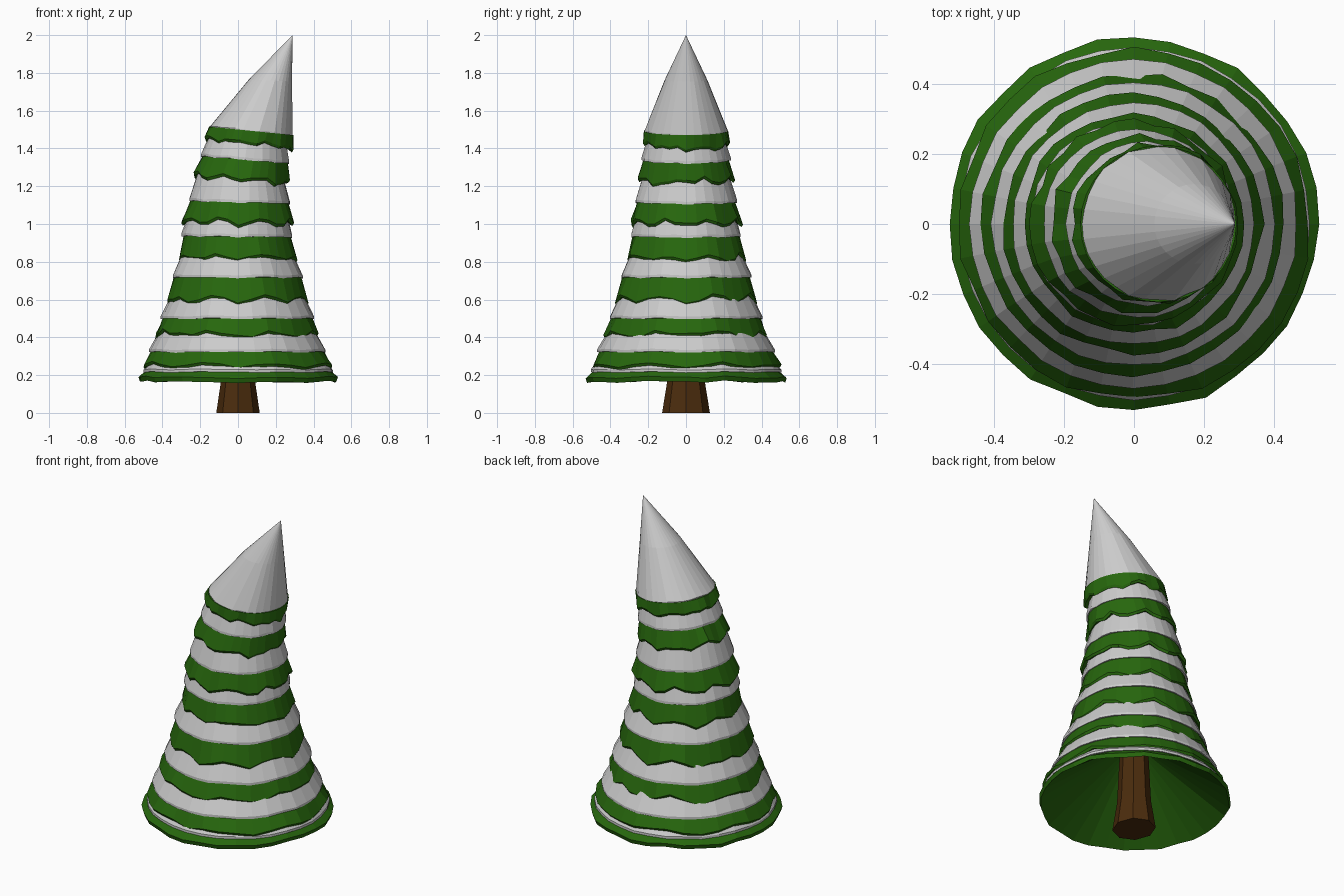
import bpy, bmesh, random
from math import sin, cos, pi

if "Cube" in bpy.data.objects:
    bpy.data.objects.remove(bpy.data.objects["Cube"])

random.seed(4)


def material(name, rgb):
    m = bpy.data.materials.new(name)
    m.diffuse_color = (*rgb, 1)
    m.use_nodes = True
    m.node_tree.nodes["Principled BSDF"].inputs["Base Color"].default_value = m.diffuse_color
    return m


green = material("pine_green", (0.02, 0.135, 0.004))
brown = material("bark_brown", (0.07, 0.025, 0.004))


def loft(name, rings, sides, mat=None, jag=None, rough=0.0, closed=False):
    """Skin rings of (centre x, radius, z, tilt); jag maps ring index to weight."""
    noise = []
    for i in range(sides):
        tooth = (-1, -0.2, 1, 0.2)[i % 4] if random.random() < 0.75 else 0
        noise.append((tooth + random.uniform(-0.4, 0.4), random.uniform(-1, 1)))
    bm = bmesh.new()
    loops = []
    for k, (cx, r, z, tilt) in enumerate(rings):
        w = (jag or {}).get(k, 0)
        if r == 0:
            loops.append([bm.verts.new((cx, 0, z))] * sides)
            continue
        row = []
        for i in range(sides):
            a = 2 * pi * i / sides
            nz, nr = noise[i]
            rr = r + (rough * nr if w else 0)
            row.append(bm.verts.new((cx + rr * cos(a), rr * sin(a),
                                     z - tilt * r * cos(a) + w * nz)))
        loops.append(row)
    pairs = list(zip(loops, loops[1:]))
    if closed:
        pairs.append((loops[-1], loops[0]))
    for a, b in pairs:
        for i in range(sides):
            j = (i + 1) % sides
            bm.faces.new(list(dict.fromkeys((a[i], a[j], b[j], b[i]))))
    if not closed:
        for row in (loops[0], loops[-1]):
            if row[0] is not row[1]:
                bm.faces.new(row)
    bmesh.ops.recalc_face_normals(bm, faces=bm.faces)
    me = bpy.data.meshes.new(name)
    bm.to_mesh(me)
    bm.free()
    ob = bpy.data.objects.new(name, me)
    bpy.context.collection.objects.link(ob)
    if mat:
        me.materials.append(mat)
    return ob


# Tiers from top: snow (centre, radius, z), branches (centre, radius, z), tilt, jaggedness
tiers = [
    ((0.070, 0.220, 1.485), (0.057, 0.231, 1.425), 0.10, 0.014),
    ((0.038, 0.234, 1.345), (0.016, 0.251, 1.240), 0.08, 0.018),
    ((0.008, 0.268, 1.120), (0.002, 0.293, 1.008), 0.03, 0.018),
    ((-0.004, 0.292, 0.938), (-0.002, 0.314, 0.820), 0.01, 0.019),
    ((-0.002, 0.346, 0.722), (-0.002, 0.370, 0.600), 0, 0.022),
    ((-0.002, 0.405, 0.505), (-0.004, 0.430, 0.408), 0, 0.024),
    ((-0.002, 0.468, 0.328), (0, 0.501, 0.248), 0, 0.013),
    ((0, 0.503, 0.222), (0, 0.529, 0.170), 0, 0.008),
]

for n, ((sx, sr, sz), (gx, gr, gz), tilt, jag) in enumerate(tiers):
    # Snow cap: bent tip on top, sloping hollow collars below
    if n == 0:
        top = [(0.289, 0, 2.0, 0), (0.172, 0.114, 1.76, 0.05)]
        edge = [(sx, sr, sz + 0.012, tilt), (sx, sr - 0.004, sz - 0.015, tilt)]
    else:
        px, pr, pz = tiers[n - 1][1]
        ptilt = tiers[n - 1][2]
        rise = 0.03 if n == 7 else 0.055
        top = [(px, pr - 0.035, pz + rise, ptilt)]
        edge = [(sx, sr, sz + 0.008, tilt), (sx, sr, sz - 0.006, tilt)]
    loft(f"snow_{n + 1}", top + edge + [(sx, sr - 0.03, sz - 0.005, tilt)], 32,
         jag={len(top): 0.003, len(top) + 1: 0.003}, rough=0.004, closed=n > 0)

    # Branch skirt: ragged lower rim with a hollow underside
    shoulder = sr + (0.003 if n == 0 else -0.008)
    last = n == 7
    inner = (0, 0.06, 0.5, 0) if last else (gx, gr - 0.07, gz + 0.03, tilt)
    loft(f"branches_{n + 1}", [
        (sx, sr - 0.04, sz + 0.004, tilt),
        (sx, shoulder, sz + (0.008 if n == 0 else -0.004), tilt),
        (gx, gr, gz + (0.018 if last else 0.008), tilt),
        (gx, gr - 0.008, gz - 0.006, tilt),
        inner], 32, green, jag={2: jag, 3: jag}, rough=0.009, closed=True)

# Flared trunk, slightly deeper than wide
trunk = loft("trunk", [(0, 0.115, 0, 0), (0, 0.09, 0.17, 0), (0, 0.075, 0.5, 0)], 8, brown)
trunk.scale.y = 1.1
